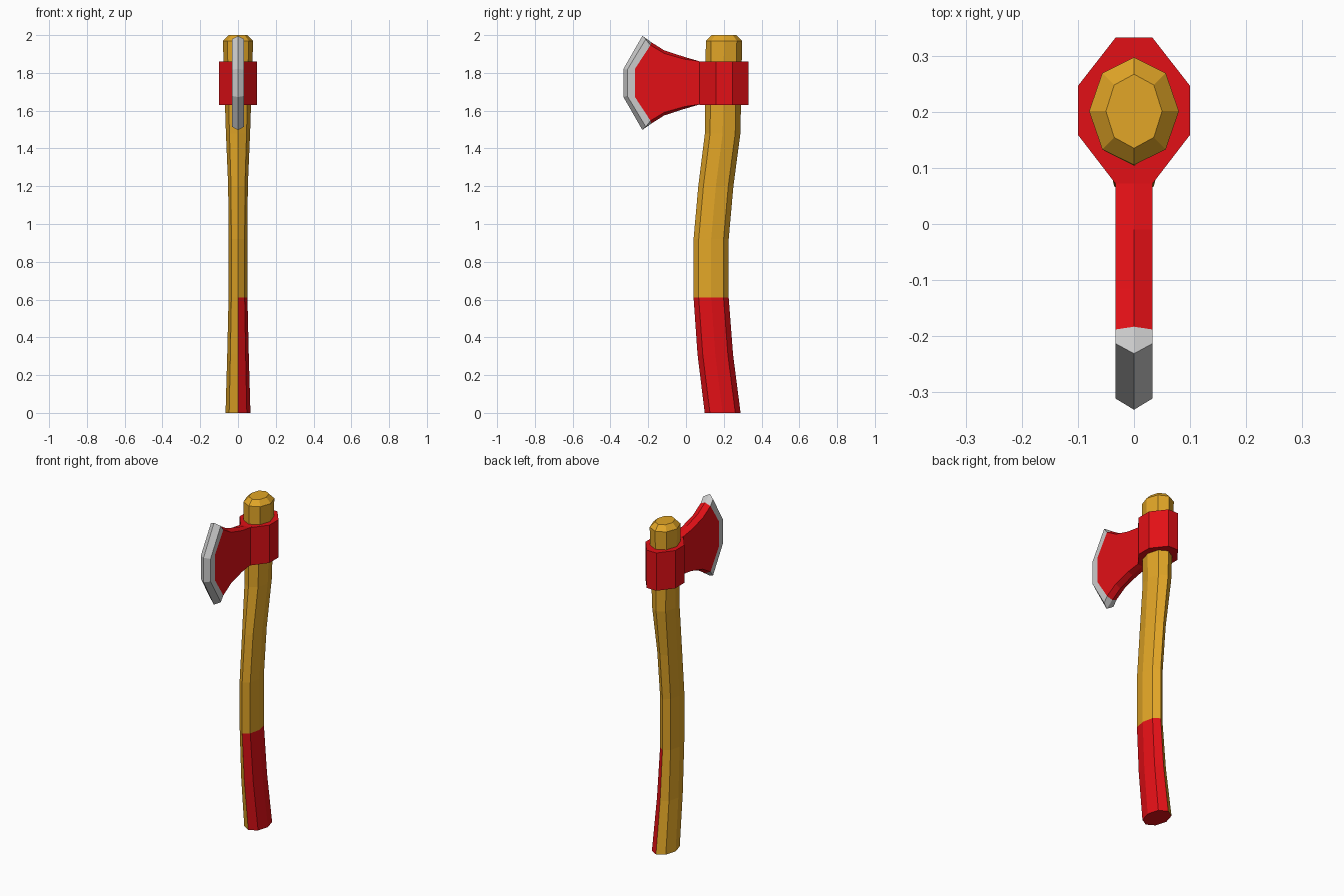
import bpy, bmesh
from math import sin, cos, pi

if "Cube" in bpy.data.objects:
    bpy.data.objects.remove(bpy.data.objects["Cube"])


def material(name, color):
    m = bpy.data.materials.new(name)
    m.diffuse_color = (*color, 1)
    m.use_nodes = True
    m.node_tree.nodes["Principled BSDF"].inputs["Base Color"].default_value = m.diffuse_color
    return m


WOOD = material("wood", (0.76, 0.38, 0.02))
RED = material("red_paint", (0.76, 0.005, 0.008))


def finish(bm, name, mats=()):
    bmesh.ops.recalc_face_normals(bm, faces=bm.faces)
    mesh = bpy.data.meshes.new(name)
    bm.to_mesh(mesh)
    bm.free()
    for m in mats:
        mesh.materials.append(m)
    obj = bpy.data.objects.new(name, mesh)
    bpy.context.collection.objects.link(obj)
    return obj


def skin(loops, name, mats=(), red=None):
    """Bridge matching closed loops and cap both ends."""
    bm = bmesh.new()
    rings = [[bm.verts.new(p) for p in loop] for loop in loops]
    n = len(rings[0])
    for a, b in zip(rings, rings[1:]):
        for i in range(n):
            j = (i + 1) % n
            bm.faces.new((a[i], a[j], b[j], b[i]))
    bm.faces.new(rings[0])
    bm.faces.new(rings[-1])
    if red:
        for f in bm.faces:
            f.material_index = int(red(f.calc_center_median()))
    return finish(bm, name, mats)


# Handle: curved octagonal shaft (z, centre y, half width x, half depth y)
sections = [(0, 0.194, 0.066, 0.095), (0.31, 0.155, 0.057, 0.094),
            (0.61, 0.133, 0.05, 0.093), (0.92, 0.133, 0.05, 0.093),
            (1.2, 0.158, 0.052, 0.093), (1.48, 0.194, 0.064, 0.094),
            (1.97, 0.201, 0.08, 0.096), (2.0, 0.201, 0.05, 0.066)]
rings = [[(rx * sin(k * pi / 4), cy + ry * cos(k * pi / 4), z) for k in range(8)]
         for z, cy, rx, ry in sections]
# Paint covers the right half of the grip and its underside
skin(rings, "handle", (WOOD, RED),
     lambda c: c.z < 0.001 or (c.z < 0.6 and c.x > 0))

# Collar: stretched octagon around the handle
half = [(0.033, 0.332), (0.1, 0.246), (0.1, 0.159), (0.033, 0.072)]
outline = half + [(-x, y) for x, y in reversed(half)]
skin([[(x, y, z) for x, y in outline] for z in (1.63, 1.86)], "collar", (RED,))

MID_Z = 1.747


def ridged_plate(name, flat, ridge, mats=()):
    """Plate with flat sides and a ridge along its rim; profiles are (y, offset
    from the mid height), mirrored about the mid height."""
    def loop(x, half_profile):
        pts = half_profile + [(y, -d) for y, d in reversed(half_profile)]
        return [(x, y, MID_Z + d) for y, d in pts]
    return skin([loop(0.033, flat), loop(0, ridge), loop(-0.033, flat)], name, mats)


# Blade cheek: flares forward from the collar
ridged_plate("blade_cheek",
             [(0.09, 0.114), (0.072, 0.114), (-0.01, 0.126), (-0.115, 0.156),
              (-0.188, 0.2), (-0.27, 0.075)],
             [(0.09, 0.114), (0.072, 0.114), (-0.01, 0.138), (-0.115, 0.172),
              (-0.183, 0.215), (-0.27, 0.075)], (RED,))

# Cutting edge: grey faceted steel strip
ridged_plate("cutting_edge",
             [(-0.27, 0.075), (-0.188, 0.2), (-0.213, 0.232), (-0.311, 0.069)],
             [(-0.27, 0.075), (-0.183, 0.215), (-0.231, 0.249), (-0.331, 0.075)])
